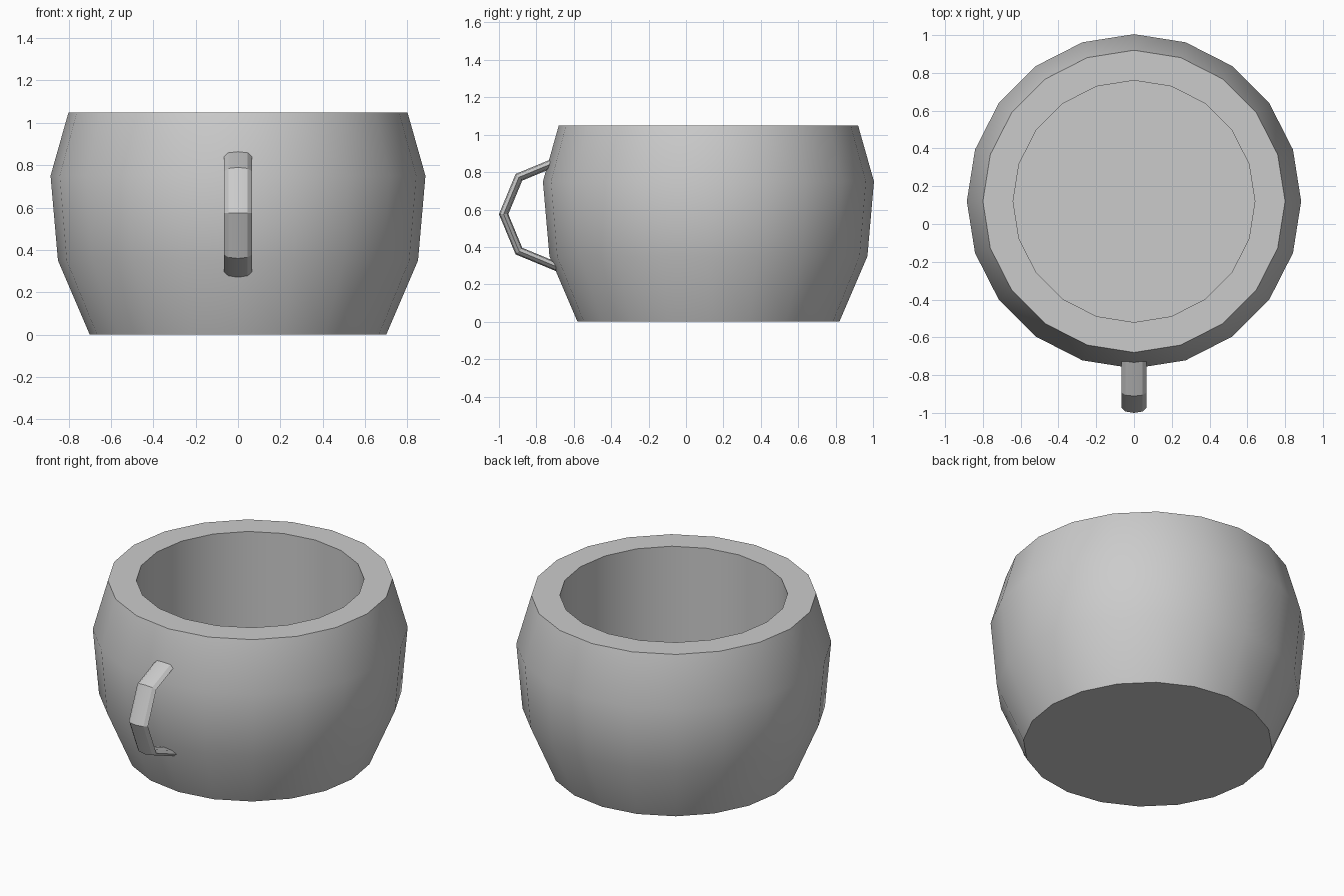
import bpy, bmesh
from math import sin, cos, pi, radians

if "Cube" in bpy.data.objects:
    bpy.data.objects.remove(bpy.data.objects["Cube"])

CY = 0.12      # cup centre on y
SIDES = 20


def finish(bm, name):
    bmesh.ops.recalc_face_normals(bm, faces=bm.faces)
    me = bpy.data.meshes.new(name)
    bm.to_mesh(me)
    bm.free()
    ob = bpy.data.objects.new(name, me)
    bpy.context.collection.objects.link(ob)
    bpy.ops.object.select_all(action='DESELECT')
    ob.select_set(True)
    bpy.context.view_layer.objects.active = ob
    bpy.ops.object.shade_smooth_by_angle(angle=radians(30))
    return ob


def skin(name, rings):
    """Bridge a list of equal point rings and cap both ends."""
    bm = bmesh.new()
    loops = [[bm.verts.new(p) for p in ring] for ring in rings]
    n = len(loops[0])
    for a, b in zip(loops, loops[1:]):
        for i in range(n):
            j = (i + 1) % n
            bm.faces.new((a[i], a[j], b[j], b[i]))
    bm.faces.new(loops[0])
    bm.faces.new(loops[-1])
    return finish(bm, name)


# Cup body: outer profile, flat rim, straight inner wall and floor
profile = [(0.70, 0), (0.85, 0.35), (0.885, 0.75), (0.80, 1.05),
           (0.64, 1.05), (0.64, 0.12)]
skin("cup_body", [[(r * sin(2 * pi * i / SIDES), CY + r * cos(2 * pi * i / SIDES), z)
                   for i in range(SIDES)] for r, z in profile])

# Handle: half of an eight-segment ring, flattened octagonal section
HY, HZ, R, W, T = -0.696, 0.575, 0.279, 0.065, 0.025
rings = []
for k in range(5):
    a = pi / 2 + k * pi / 4
    ring = []
    for i in range(8):
        t = i * pi / 4
        d = R + T * sin(t)
        ring.append((W * cos(t), HY + d * cos(a), HZ + d * sin(a)))
    rings.append(ring)
skin("handle", rings)
